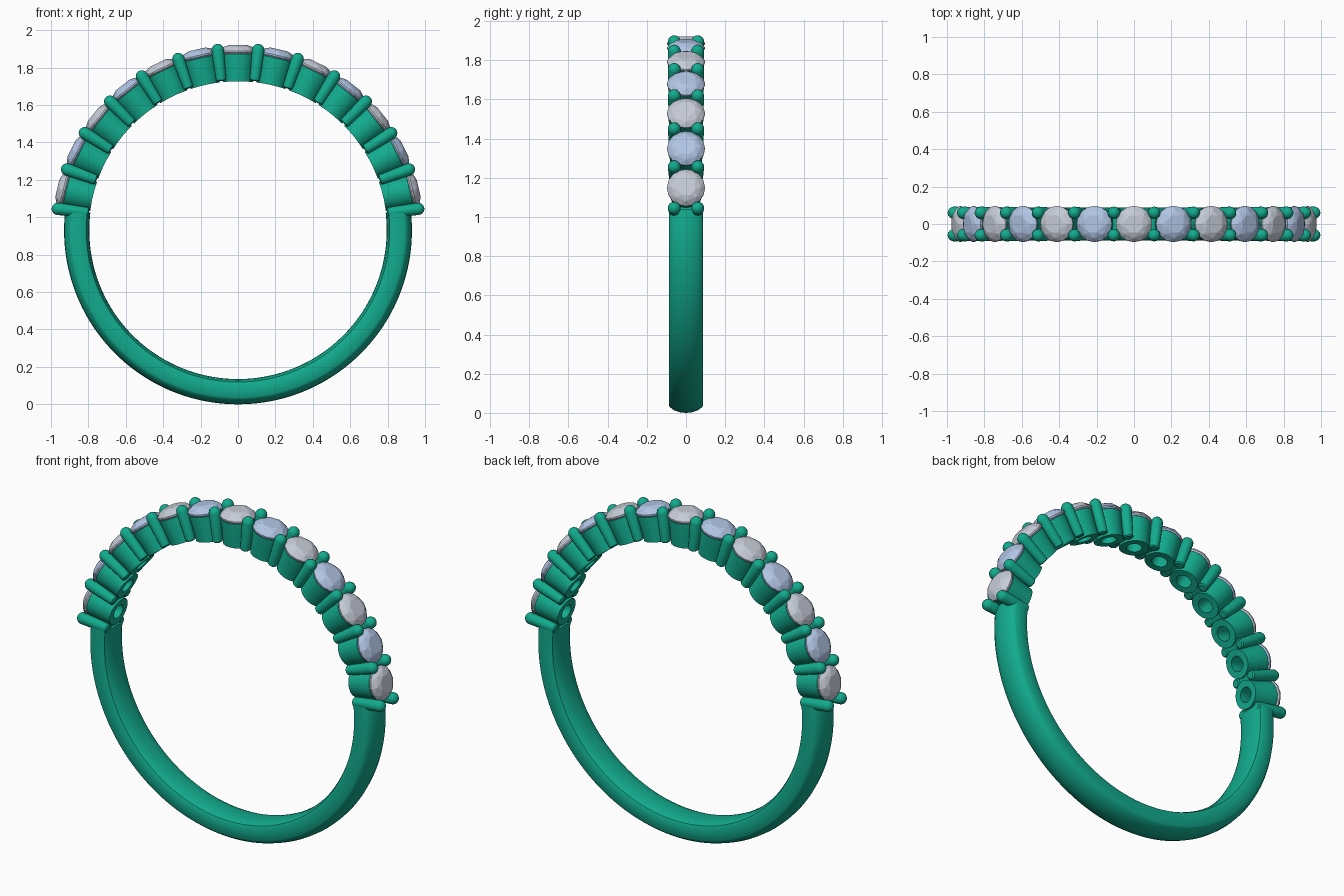
import bpy, bmesh
from math import sin, cos, pi, radians, sqrt
from mathutils import Matrix

if "Cube" in bpy.data.objects:
    bpy.data.objects.remove(bpy.data.objects["Cube"])

CZ = 0.93            # ring centre height
R_IN = 0.797         # finger radius
STEP = radians(12.8) # angle between stones
N = 6                # stones each side of the top one


def material(name, col):
    m = bpy.data.materials.new(name)
    m.diffuse_color = (*col, 1)
    m.use_nodes = True
    m.node_tree.nodes["Principled BSDF"].inputs["Base Color"].default_value = m.diffuse_color
    return m


metal = material("green_metal", (0.006, 0.41, 0.27))
pale = material("pale_gem", (0.56, 0.60, 0.68))
blue = material("blue_gem", (0.44, 0.56, 0.78))


def to_mesh(bm, name, mat, smooth=True):
    bmesh.ops.recalc_face_normals(bm, faces=bm.faces)
    me = bpy.data.meshes.new(name)
    bm.to_mesh(me)
    bm.free()
    me.materials.append(mat)
    if smooth:
        me.shade_smooth()
        me.set_sharp_from_angle(angle=radians(35))
    return me


def place(name, me, angle=0.0, y=0.0):
    # local z points outward along the ring radius
    ob = bpy.data.objects.new(name, me)
    bpy.context.collection.objects.link(ob)
    ob.matrix_world = (Matrix.Translation((0, y, CZ)) @ Matrix.Rotation(angle, 4, 'Y'))
    return ob


def skin(bm, rings, closed):
    # quads between successive closed rings
    n = len(rings[0])
    for i in range(len(rings) if closed else len(rings) - 1):
        a, b = rings[i], rings[(i + 1) % len(rings)]
        for j in range(n):
            k = (j + 1) % n
            bm.faces.new((a[j], a[k], b[k], b[j]))
    if not closed:
        bm.faces.new(rings[0])
        bm.faces.new(rings[-1])


def lathe(bm, prof, seg, closed, fit=()):
    # profile points listed in fit follow the finger hole's curve
    rings = []
    for i, (r, z) in enumerate(prof):
        ring = []
        for j in range(seg):
            a = 2 * pi * j / seg
            x, y = r * cos(a), r * sin(a)
            ring.append(bm.verts.new((x, y, sqrt(R_IN ** 2 - x * x) if i in fit else z)))
        rings.append(ring)
    skin(bm, rings, closed)


# plain lower band: domed outside, slightly rounded inside
half = [(0.0, 0.93), (0.03, 0.927), (0.06, 0.917), (0.08, 0.903), (0.087, 0.893),
        (0.087, 0.822), (0.081, 0.811), (0.06, 0.801), (0.03, 0.796), (0.0, 0.795)]
section = half + [(-y, r) for y, r in half[-2:0:-1]]
bm = bmesh.new()
start, seg = STEP * (N + 0.5), 112
rings = []
for i in range(seg + 1):
    a = start + (2 * pi - 2 * start) * i / seg
    rings.append([bm.verts.new((r * sin(a), y, r * cos(a))) for y, r in section])
skin(bm, rings, False)
place("band", to_mesh(bm, "band", metal))

# cup that holds a stone, open through to the finger hole
bm = bmesh.new()
lathe(bm, [(0.042, 0), (0.080, 0), (0.084, 0.86), (0.091, 0.925), (0.091, 0.942),
           (0.088, 0.946), (0.080, 0.938), (0.042, 0.88)], 40, True, fit=(0, 1))
cup = to_mesh(bm, "cup", metal)

# prong with rounded ends
pr, lo, hi = 0.033, 0.803, 1.003
prof = [(0.020, lo), (0.027, lo + 0.006)]
prof += [(pr * cos(t), hi - pr + pr * sin(t)) for t in [radians(d) for d in (0, 20, 40, 60, 75, 88)]]
bm = bmesh.new()
lathe(bm, prof, 20, False)
prong = to_mesh(bm, "prong", metal)

# bridge between neighbouring cups
bm = bmesh.new()
bmesh.ops.create_cube(bm, size=1, matrix=Matrix.Translation((0, 0, 0.85)) @ Matrix.Diagonal((0.06, 0.10, 0.08, 1)))
bridge = to_mesh(bm, "bridge", metal, False)


# brilliant-cut stone
def gem(name, mat):
    bm = bmesh.new()
    for n, r, z, off in ((8, 0.050, 0.992, 0), (8, 0.076, 0.981, 0.5), (16, 0.097, 0.959, 0),
                         (16, 0.097, 0.951, 0), (8, 0.045, 0.895, 0.5), (1, 0, 0.862, 0)):
        for j in range(n):
            a = 2 * pi * (j + off) / n + pi / 8
            bm.verts.new((r * cos(a), r * sin(a), z))
    bmesh.ops.convex_hull(bm, input=bm.verts[:])
    bmesh.ops.dissolve_limit(bm, angle_limit=radians(1), verts=bm.verts[:], edges=bm.edges[:])
    return to_mesh(bm, name, mat, False)


gems = (gem("pale_stone", pale), gem("blue_stone", blue))

# thirteen set stones over the top of the ring
for i in range(-N, N + 1):
    place("cup", cup, i * STEP)
    place("stone", gems[i % 2], i * STEP)

# prong pairs and bridges between and at the ends of the stones
for i in range(2 * N + 2):
    a = (i - N - 0.5) * STEP
    place("bridge", bridge, a)
    for side in (-1, 1):
        place("prong", prong, a, side * 0.060)
